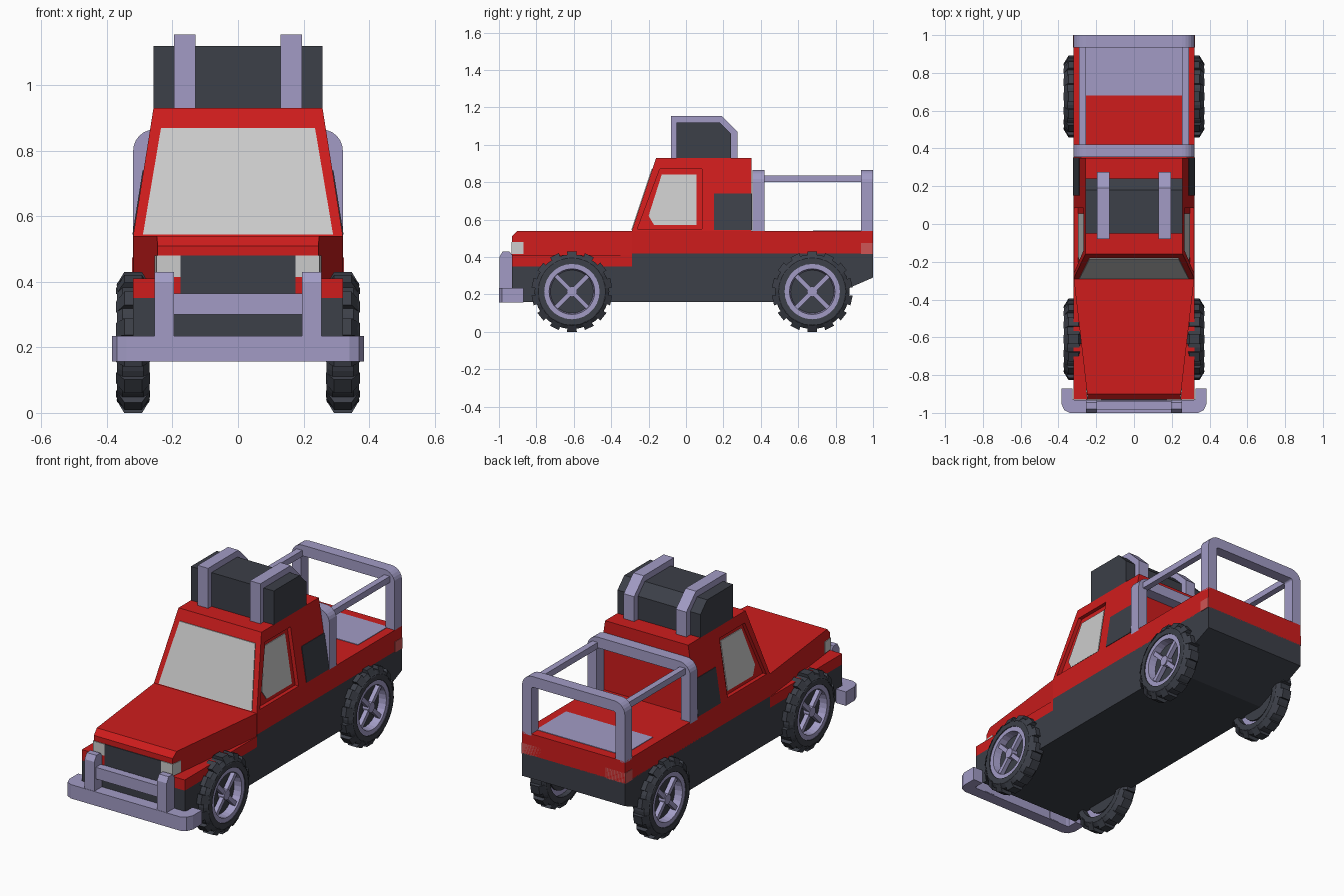
import bpy, bmesh
from math import sin, cos, pi, radians

if "Cube" in bpy.data.objects:
    bpy.data.objects.remove(bpy.data.objects["Cube"])


def mat(name, r, g, b):
    m = bpy.data.materials.new(name)
    m.diffuse_color = (r, g, b, 1)
    m.use_nodes = True
    m.node_tree.nodes["Principled BSDF"].inputs["Base Color"].default_value = m.diffuse_color
    return m


RED = mat("red_paint", 0.62, 0.012, 0.012)
DARK = mat("dark_plastic", 0.045, 0.05, 0.065)
TUBE = mat("lavender_metal", 0.36, 0.33, 0.56)
TAIL = mat("tail_lens", 0.62, 0.09, 0.09)


def skin(name, parts, material=None, closed=False):
    """Each part is a list of equal-length rings, joined in order."""
    bm = bmesh.new()
    for rings in parts:
        vs = [[bm.verts.new(p) for p in ring] for ring in rings]
        n = len(vs[0])
        for i in range(len(vs) if closed else len(vs) - 1):
            a, b = vs[i], vs[(i + 1) % len(vs)]
            for j in range(n):
                k = (j + 1) % n
                bm.faces.new((a[j], a[k], b[k], b[j]))
        if not closed:
            bm.faces.new(vs[0])
            bm.faces.new(vs[-1])
    bmesh.ops.recalc_face_normals(bm, faces=bm.faces)
    me = bpy.data.meshes.new(name)
    bm.to_mesh(me)
    bm.free()
    if material:
        me.materials.append(material)
    ob = bpy.data.objects.new(name, me)
    bpy.context.collection.objects.link(ob)
    return ob


def box(x0, x1, y0, y1, z0, z1):
    return [[(x0, y0, z), (x1, y0, z), (x1, y1, z), (x0, y1, z)] for z in (z0, z1)]


def side(x0, x1, yz):
    """Side profile extruded along x."""
    return [[(x, y, z) for y, z in yz] for x in (x0, x1)]


def both(make):
    return [make(1), make(-1)]


# Lower body
skin("chassis", [side(-.32, .32, [(-.93, .22), (-.87, .16), (.70, .16), (1, .29),
     (1, .42), (-.29, .42), (-.29, .35), (-.93, .35)])], DARK)
skin("fenders", [box(-.32, .32, -.93, -.29, .35, .41)], RED)
skin("bed_body", [box(-.32, .32, -.29, 1, .415, .54)], RED)
skin("bed_floor_panel", [box(-.27, .27, .68, .945, .53, .543)], TUBE)

# Tapered hood with chamfered nose
skin("hood", [[[(-w, y, .41), (w, y, .41), (w, y, z), (-w, y, z)]
     for w, y, z in ((.245, -.93, .51), (.248, -.90, .54), (.32, -.28, .54))]], RED)
skin("grille", [box(-.175, .175, -.934, -.90, .34, .48)], DARK)
skin("headlights", both(lambda s: [[(s * x, y, z) for x, y in
     ((.175, -.934), (.248, -.934), (.255, -.87), (.175, -.87))] for z in (.415, .48)]))
skin("tail_lights", both(lambda s: box(s * .20, s * .323, .935, 1, .415, .475)), TAIL)

# Cab
cab = skin("cab", [[[(-w, y, z), (w, y, z), (w, .35, z), (-w, .35, z)]
           for w, y, z in ((.32, -.29, .54), (.258, -.16, .93))]], RED)


def side_slab(s, yz, inner, outer):
    """Slab following the sloping cab side."""
    return [[(s * (.32 - (z - .54) * .159 + d), y, z) for y, z in yz] for d in (inner, outer)]


DOOR = [(-.26, .55), (-.14, .87), (.085, .87), (.085, .55)]
GLASS = [(-.20, .62), (-.13, .84), (.055, .84), (.055, .57), (-.17, .57)]
PANEL = [(.15, .545), (.15, .74), (.352, .74), (.352, .545)]
cutter = skin("window_cutter", both(lambda s: side_slab(s, DOOR, -.022, .06)))
cutter.hide_render = True
cutter.hide_viewport = True
mod = cab.modifiers.new("window_recess", "BOOLEAN")
mod.operation, mod.solver, mod.object = "DIFFERENCE", "EXACT", cutter
skin("side_windows", both(lambda s: side_slab(s, GLASS, -.04, -.018)))
skin("side_panels", both(lambda s: side_slab(s, PANEL, -.01, .003)), DARK)
skin("windshield", [[[(x, -.29 + (z - .54) / 3 + d, z) for x, z in
     ((-.29, .545), (.29, .545), (.235, .87), (-.235, .87))] for d in (-.004, .02)]])

# Roof load and straps
skin("roof_box", [side(-.258, .258, [(-.05, .92), (-.05, 1.12), (.18, 1.12),
     (.24, 1.06), (.24, .92)])], DARK)
skin("roof_straps", both(lambda s: side(s * .13, s * .195, [(-.08, .92), (-.08, 1.155),
     (.19, 1.155), (.275, 1.07), (.275, .92)])), TUBE)

# Bed roll cage: two rounded hoops and side rails
def hoop(y0, y1):
    def path(w, top, r):
        right = [(w, .53)] + [(w - r + r * cos(a), top - r + r * sin(a))
                              for a in (i * pi / 12 for i in range(7))]
        return right + [(-x, z) for x, z in reversed(right)]
    return [[(ox, y0, oz), (ox, y1, oz), (ix, y1, iz), (ix, y0, iz)]
            for (ox, oz), (ix, iz) in zip(path(.32, .865, .065), path(.262, .805, .012))]


skin("roll_hoops", [hoop(.355, .42), hoop(.935, 1)], TUBE)
skin("cage_rails", both(lambda s: box(s * .255, s * .29, .41, .94, .80, .835)), TUBE)

# Front bumper and bull bar
outer = [(.385, -.87), (.385, -.95), (.37, -.985), (.34, -1)]
inner = [(.325, -.87), (.325, -.925), (.32, -.93), (.31, -.932)]
outer += [(-x, y) for x, y in reversed(outer)]
inner += [(-x, y) for x, y in reversed(inner)]
skin("bumper", [[[(*o, .157), (*o, .235), (*i, .235), (*i, .157)]
     for o, i in zip(outer, inner)]], TUBE)
skin("bull_bar_posts", both(lambda s: side(s * .195, s * .255, [(-.998, .16), (-.998, .40),
     (-.98, .43), (-.945, .43), (-.93, .41), (-.93, .16)])), TUBE)
skin("bull_bar_cross", [box(-.2, .2, -.985, -.94, .30, .365)], TUBE)

# Wheels
SEG, KNOBS, CZ = 28, 14, .215
TYRE = [(.27, .148), (.27, .18), (.288, .2), (.352, .2), (.37, .18), (.37, .148)]
KNOB = [(.268, .175), (.293, .217), (.347, .217), (.372, .175)]
RIM = [(.365, .15), (.365, .122), (.30, .112), (.30, .15)]
for end, cy in (("front", -.61), ("rear", .675)):
    for label, s in (("right", 1), ("left", -1)):
        tag = f"{end}_{label}"

        def ring(section, a):
            return [(s * x, cy + r * cos(a), CZ + r * sin(a)) for x, r in section]

        def disc(x0, x1, r, n=SEG):
            return [[(s * x, cy + r * cos(2 * pi * i / n), CZ + r * sin(2 * pi * i / n))
                     for i in range(n)] for x in (x0, x1)]

        turns = [2 * pi * i / SEG for i in range(SEG)]
        skin(tag + "_tyre", [[ring(TYRE, a) for a in turns]], DARK, True)
        skin(tag + "_tread", [[ring(KNOB, 2 * pi * k / KNOBS - pi / 2 + d)
             for d in (-radians(7), radians(7))] for k in range(KNOBS)], DARK)
        skin(tag + "_rim", [[ring(RIM, a) for a in turns]], TUBE, True)
        skin(tag + "_backing", [disc(.29, .322, .118)], DARK)
        spokes = []
        for k in range(4):
            a = pi / 4 + k * pi / 2
            spokes.append([[(s * x, cy + r * cos(a) - t * sin(a), CZ + r * sin(a) + t * cos(a))
                            for x, t in ((.33, -.012), (.355, -.012), (.355, .012), (.33, .012))]
                           for r in (.01, .128)])
        skin(tag + "_spokes", spokes + [disc(.31, .36, .028, 12)], TUBE)
